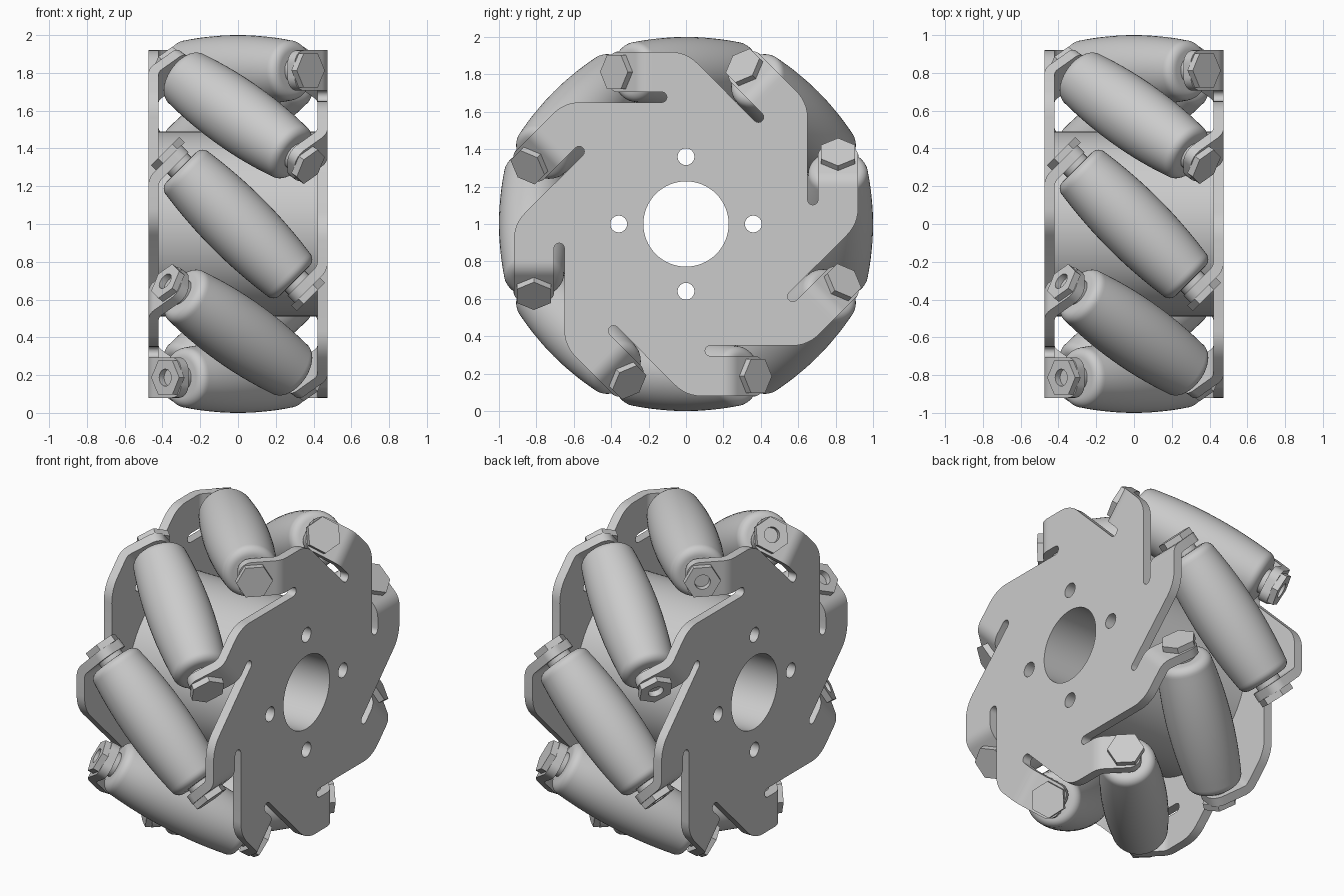
import bpy, bmesh
from math import pi, sin, cos, radians, sqrt
from mathutils import Matrix, Vector

if "Cube" in bpy.data.objects:
    bpy.data.objects.remove(bpy.data.objects["Cube"], do_unlink=True)

COUNT = 8
STEP = 2 * pi / COUNT
PLATE_X, PLATE_T = 0.4475, 0.055
TAB_LOW, TAB_TOP, TAB_START = 0.706, 0.92, -0.18
BOLT_R = 0.813

grey = bpy.data.materials.new("light_grey")
grey.use_nodes = True
colour = (0.6, 0.6, 0.6, 1)
grey.diffuse_color = colour
grey.node_tree.nodes["Principled BSDF"].inputs["Base Color"].default_value = colour


def finish(bm, name):
    bmesh.ops.remove_doubles(bm, verts=bm.verts, dist=1e-5)
    bmesh.ops.recalc_face_normals(bm, faces=bm.faces)
    mesh = bpy.data.meshes.new(name)
    bm.to_mesh(mesh)
    bm.free()
    mesh.shade_smooth()
    mesh.set_sharp_from_angle(angle=radians(32))
    mesh.materials.append(grey)
    return mesh


def place(name, mesh, matrix):
    ob = bpy.data.objects.new(name, mesh)
    ob.matrix_world = matrix
    bpy.context.collection.objects.link(ob)
    return ob


def circle(r, n=48, cx=0.0, cy=0.0, start=0.0):
    return [(cx + r * cos(start + 2 * pi * i / n), cy + r * sin(start + 2 * pi * i / n))
            for i in range(n)]


def extruded(name, loops, half):
    """Flat outline with holes, extruded both ways along local z."""
    curve = bpy.data.curves.new(name, "CURVE")
    curve.dimensions, curve.fill_mode, curve.extrude = "2D", "BOTH", half
    for loop in loops:
        spline = curve.splines.new("POLY")
        spline.points.add(len(loop) - 1)
        for point, (x, y) in zip(spline.points, loop):
            point.co = (x, y, 0, 1)
        spline.use_cyclic_u = True
    ob = bpy.data.objects.new(name, curve)
    bpy.context.collection.objects.link(ob)
    bpy.context.view_layer.update()
    raw = bpy.data.meshes.new_from_object(ob)
    bm = bmesh.new()
    bm.from_mesh(raw)
    bpy.data.objects.remove(ob)
    bpy.data.curves.remove(curve)
    bpy.data.meshes.remove(raw)
    return finish(bm, name)


def lathe(name, profile, n=48):
    """Spin (radius, height) points about local z."""
    bm = bmesh.new()
    verts = [bm.verts.new((r, 0, z)) for r, z in profile]
    edges = [bm.edges.new(pair) for pair in zip(verts, verts[1:])]
    bmesh.ops.spin(bm, geom=verts + edges, axis=(0, 0, 1), cent=(0, 0, 0),
                   angle=2 * pi, steps=n)
    return finish(bm, name)


# Side plate outline: one tab and slot per sector, repeated around
def plate_outline():
    fillet = 0.2
    tangent = fillet * (sqrt(2) - 1)
    sector = []
    for k in range(7):
        a = STEP * (1 - k / 6)
        sector.append((-tangent + fillet * sin(a), TAB_TOP - fillet * (1 - cos(a))))
    sector += [(TAB_START, TAB_TOP), (TAB_START, TAB_LOW)]
    slot_r = (TAB_LOW - 0.65) / 2
    for k in range(9):
        a = pi / 2 - pi * k / 8
        sector.append((-0.13 + slot_r * cos(a), 0.65 + slot_r + slot_r * sin(a)))
    return [(u * cos(i * STEP) - v * sin(i * STEP), u * sin(i * STEP) + v * cos(i * STEP))
            for i in range(COUNT) for u, v in sector]


# Tab: strip bent inward by 45 degrees with a rounded end
def tab_mesh():
    bend, corner, length = 0.08, 0.07, 0.235
    tangent = bend * (sqrt(2) - 1)
    mid, half = (TAB_LOW + TAB_TOP) / 2, (TAB_TOP - TAB_LOW) / 2
    bend_u = -0.2325
    path = [(PLATE_X, TAB_START, half)]
    for k in range(7):
        a = STEP * k / 6
        path.append((PLATE_X - bend * (1 - cos(a)), bend_u + tangent - bend * sin(a), half))
    for k in range(9):
        a = pi / 2 * k / 8
        d = (length - corner + corner * sin(a)) / sqrt(2)
        path.append((PLATE_X - d, bend_u - d, half - corner * (1 - cos(a))))
    normals = []
    for i in range(len(path)):
        p, q = path[max(i - 1, 0)], path[min(i + 1, len(path) - 1)]
        normals.append(Vector((q[1] - p[1], p[0] - q[0], 0)).normalized() * PLATE_T / 2)
    bm = bmesh.new()
    rings = []
    for (x, u, h), n in zip(path, normals):
        rings.append([bm.verts.new(Vector((x, u, mid + sv * h)) + sn * n)
                      for sn, sv in ((1, 1), (1, -1), (-1, -1), (-1, 1))])
    for a, b in zip(rings, rings[1:]):
        for k in range(4):
            bm.faces.new((a[k], a[k - 1], b[k - 1], b[k]))
    bm.faces.new(rings[0])
    bm.faces.new(rings[-1])
    return finish(bm, "tab")


# Roller: barrel with rounded ends
def roller_mesh():
    end, edge, fillet = 0.425, 0.153, 0.05
    def barrel(z):
        return 0.187 - (0.187 - edge) * (z / end) ** 2
    straight = [i / 8 * (end - fillet) for i in range(-8, 9)]
    body = [(barrel(z), z) for z in straight]
    base = barrel(end - fillet) - fillet
    cap = [(base + fillet * cos(a), end - fillet + fillet * sin(a))
           for a in (pi / 2 * k / 6 for k in range(1, 7))]
    top = cap + [(0, end)]
    return lathe("roller", [(r, -z) for r, z in reversed(top)] + body + top)


bolt_circle = [circle(0.045, 24, 0.36 * cos(a), 0.36 * sin(a))
               for a in (0, pi / 2, pi, 3 * pi / 2)]
bore = circle(0.228, 64)
plate = extruded("side_plate", [plate_outline(), bore] + bolt_circle, PLATE_T / 2)
hub = extruded("hub", [circle(0.49, 96), bore] + bolt_circle, PLATE_X - PLATE_T / 2)
hexagon = circle(0.105, 6, start=pi / 2)
head = extruded("bolt_head", [hexagon], 0.02)
nut = extruded("nut", [hexagon, circle(0.045, 24)], 0.02)
spacer = lathe("spacer", [(0, -0.03), (0.075, -0.03), (0.075, 0.03), (0, 0.03)], 32)
tab, roller = tab_mesh(), roller_mesh()

# Wheel axis runs along x at the wheel centre
centre = Matrix.Translation((0, 0, 1))
to_axle = Matrix(((0, 0, 1, 0), (1, 0, 0, 0), (0, 1, 0, 0), (0, 0, 0, 1)))
half_turn = Matrix.Rotation(pi, 4, "Z")
place("hub", hub, centre @ to_axle)
sides = (("left", Matrix.Identity(4)), ("right", half_turn))
for side, turn in sides:
    place(side + "_side_plate", plate,
          centre @ turn @ Matrix.Translation((PLATE_X, 0, 0)) @ to_axle)

# Roller frame at the top of the wheel: local z along the slanted axle
s = 1 / sqrt(2)
slant = Matrix(((0, -s, s, 0), (0, -s, -s, 0), (1, 0, 0, BOLT_R), (0, 0, 0, 1)))

for i in range(COUNT):
    spin = centre @ Matrix.Rotation(i * STEP, 4, "X")
    place(f"roller_{i + 1}", roller, spin @ slant)
    for side, turn in sides:
        frame = spin @ turn
        place(f"{side}_tab_{i + 1}", tab, frame)
        axle = frame @ slant
        place(f"{side}_spacer_{i + 1}", spacer, axle @ Matrix.Translation((0, 0, 0.435)))
        fastener = ("bolt_head", head) if side == "left" else ("nut", nut)
        place(f"{fastener[0]}_{i + 1}", fastener[1],
              axle @ Matrix.Translation((0, 0, 0.525)))
